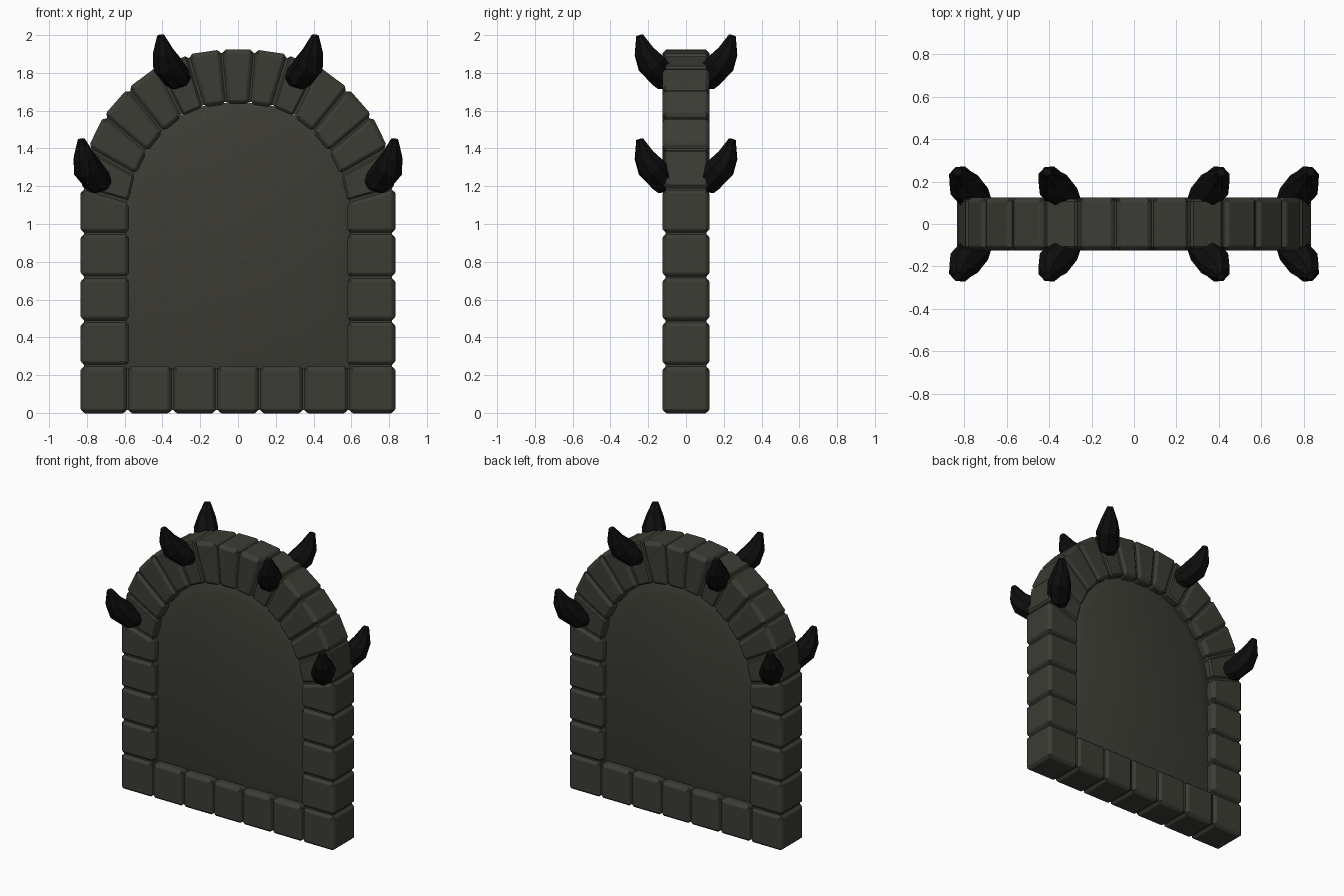
import bpy, bmesh, math
from mathutils import Vector

if "Cube" in bpy.data.objects:
    bpy.data.objects.remove(bpy.data.objects["Cube"])


def material(name, colour):
    m = bpy.data.materials.new(name)
    m.use_nodes = True
    m.diffuse_color = (*colour, 1)
    m.node_tree.nodes["Principled BSDF"].inputs["Base Color"].default_value = (*colour, 1)
    return m


STONE = material("dark stone", (0.045, 0.045, 0.036))
PANEL = material("panel stone", (0.046, 0.045, 0.035))
HORN = material("black horn", (0.004, 0.004, 0.004))


def finish(bm, name, mat):
    bmesh.ops.recalc_face_normals(bm, faces=bm.faces)
    mesh = bpy.data.meshes.new(name)
    bm.to_mesh(mesh)
    bm.free()
    mesh.materials.append(mat)
    ob = bpy.data.objects.new(name, mesh)
    bpy.context.collection.objects.link(ob)
    return ob


def shrink(points, d):
    """Move every edge of a convex outline inward by d."""
    pts = [Vector(p) for p in points]
    centre = sum(pts, Vector((0, 0))) / len(pts)
    out = []
    for i, p in enumerate(pts):
        u = (pts[i - 1] - p).normalized()
        v = (pts[(i + 1) % len(pts)] - p).normalized()
        step = (u + v) * (d / abs(u.cross(v)))
        out.append(p + step if step.dot(centre - p) > 0 else p - step)
    return out


def prism(bm, points, half):
    """Extrude an x-z outline symmetrically through y."""
    front = [bm.verts.new((p[0], -half, p[1])) for p in points]
    back = [bm.verts.new((p[0], half, p[1])) for p in points]
    bm.faces.new(front)
    bm.faces.new(back[::-1])
    for i in range(len(points)):
        j = (i + 1) % len(points)
        bm.faces.new((front[j], front[i], back[i], back[j]))


def block(name, points, framed=True):
    bm = bmesh.new()
    prism(bm, shrink(points, 0.006), 0.121 if framed else 0.117)
    bmesh.ops.recalc_face_normals(bm, faces=bm.faces)
    bmesh.ops.bevel(bm, geom=bm.edges[:], offset=0.012, segments=1, affect='EDGES')
    if framed:
        big = [f for f in bm.faces if f.calc_area() > 0.008]
        bmesh.ops.inset_individual(bm, faces=big, thickness=0.01, depth=0.004)
    finish(bm, name, STONE)


def mortar(name, points):
    bm = bmesh.new()
    prism(bm, points, 0.108)
    finish(bm, name, STONE)


# Joint positions along the right half of the arch, crown to springing
OUTER = [(0.088, 1.926), (0.265, 1.9), (0.43, 1.835), (0.585, 1.72),
         (0.712, 1.575), (0.795, 1.405), (0.835, 1.19)]
INNER = [(0.062, 1.632), (0.18, 1.615), (0.295, 1.565), (0.395, 1.485),
         (0.48, 1.38), (0.54, 1.26), (0.575, 1.115)]


def flip(points):
    return [(-x, z) for x, z in points]


# Bottom row
xs = [-0.835, -0.585, -0.347, -0.113, 0.113, 0.347, 0.585, 0.835]
for i in range(7):
    a, b = xs[i], xs[i + 1]
    block(f"base_block_{i + 1}", [(a, -0.004), (b, -0.004), (b, 0.25), (a, 0.25)])
mortar("base_mortar", [(-0.815, 0.015), (0.815, 0.015), (0.815, 0.235), (-0.815, 0.235)])

# Side columns, with sloping top blocks
levels = [0.25, 0.485, 0.718, 0.95]
for side, mirror in (("left", list), ("right", flip)):
    for i, z in enumerate(levels):
        top = levels[i + 1:i + 2] * 2 or [1.19, 1.115]
        block(f"{side}_column_block_{i + 1}",
              mirror([(0.575, z), (0.835, z), (0.835, top[0]), (0.575, top[1])]))
    mortar(f"{side}_column_mortar",
           mirror([(0.59, 0.2), (0.815, 0.2), (0.815, 1.19), (0.59, 1.12)]))

# Arch wedges, the horned ones plain
o_all = flip(OUTER[::-1]) + OUTER
i_all = flip(INNER[::-1]) + INNER
for i in range(len(o_all) - 1):
    a, b, c, d = o_all[i], o_all[i + 1], i_all[i + 1], i_all[i]
    block(f"arch_block_{i + 1}", [a, b, c, d], i not in (0, 4, 8, 12))
    va, vb, vc, vd = (Vector(p) for p in (a, b, c, d))
    mortar(f"arch_mortar_{i + 1}", [va.lerp(vd, 0.07), vb.lerp(vc, 0.07),
                                    vc.lerp(vb, 0.05), vd.lerp(va, 0.05)])

# Arched middle panel, pillowed on both faces
bm = bmesh.new()
prism(bm, [(-0.6, 0.23), (0.6, 0.23)] + [(x * 1.03, z + 0.01) for x, z in i_all[::-1]], 0.06)
bmesh.ops.recalc_face_normals(bm, faces=bm.faces)
for thickness, depth in ((0.045, 0.012), (0.04, 0.012)):
    faces = [f for f in bm.faces if len(f.verts) > 4]
    bmesh.ops.inset_individual(bm, faces=faces, thickness=thickness, depth=depth)
panel = finish(bm, "arched_panel", PANEL)
bpy.ops.object.select_all(action='DESELECT')
panel.select_set(True)
bpy.context.view_layer.objects.active = panel
bpy.ops.object.shade_smooth_by_angle(angle=math.radians(35))


def horn(name, sx, sy, base):
    """Faceted horn that leaves the wall and bends upward to a blunt tip."""
    path = [Vector(p) for p in ((0.04, 0.05, -0.01), (0, 0, 0), (-0.055, -0.065, 0.07),
                                (-0.072, -0.1, 0.13), (-0.085, -0.125, 0.218))]
    radii = [0.05, 0.075, 0.078, 0.058, 0.02]
    bm = bmesh.new()
    rings = []
    for i, (p, r) in enumerate(zip(path, radii)):
        t = (path[min(i + 1, 4)] - path[max(i - 1, 0)]).normalized()
        u = t.cross(Vector((0, 0, 1))).normalized()
        v = u.cross(t)
        ring = []
        for k in range(8):
            a = math.tau * k / 8
            q = p + r * (u * math.cos(a) + v * math.sin(a))
            ring.append(bm.verts.new((sx * (q.x - base[0]), sy * (q.y - 0.12), q.z + base[1])))
        rings.append(ring)
    for r0, r1 in zip(rings, rings[1:]):
        for k in range(8):
            bm.faces.new((r0[k], r0[k - 1], r1[k - 1], r1[k]))
    bm.faces.new(rings[0])
    bm.faces.new(rings[-1])
    finish(bm, name, HORN)


# Eight horns: two heights, both sides, front and back
for height, base in (("upper", (0.325, 1.78)), ("lower", (0.745, 1.23))):
    for side, sx in (("right", 1), ("left", -1)):
        for face, sy in (("front", 1), ("back", -1)):
            horn(f"{height}_{side}_{face}_horn", sx, sy, base)
